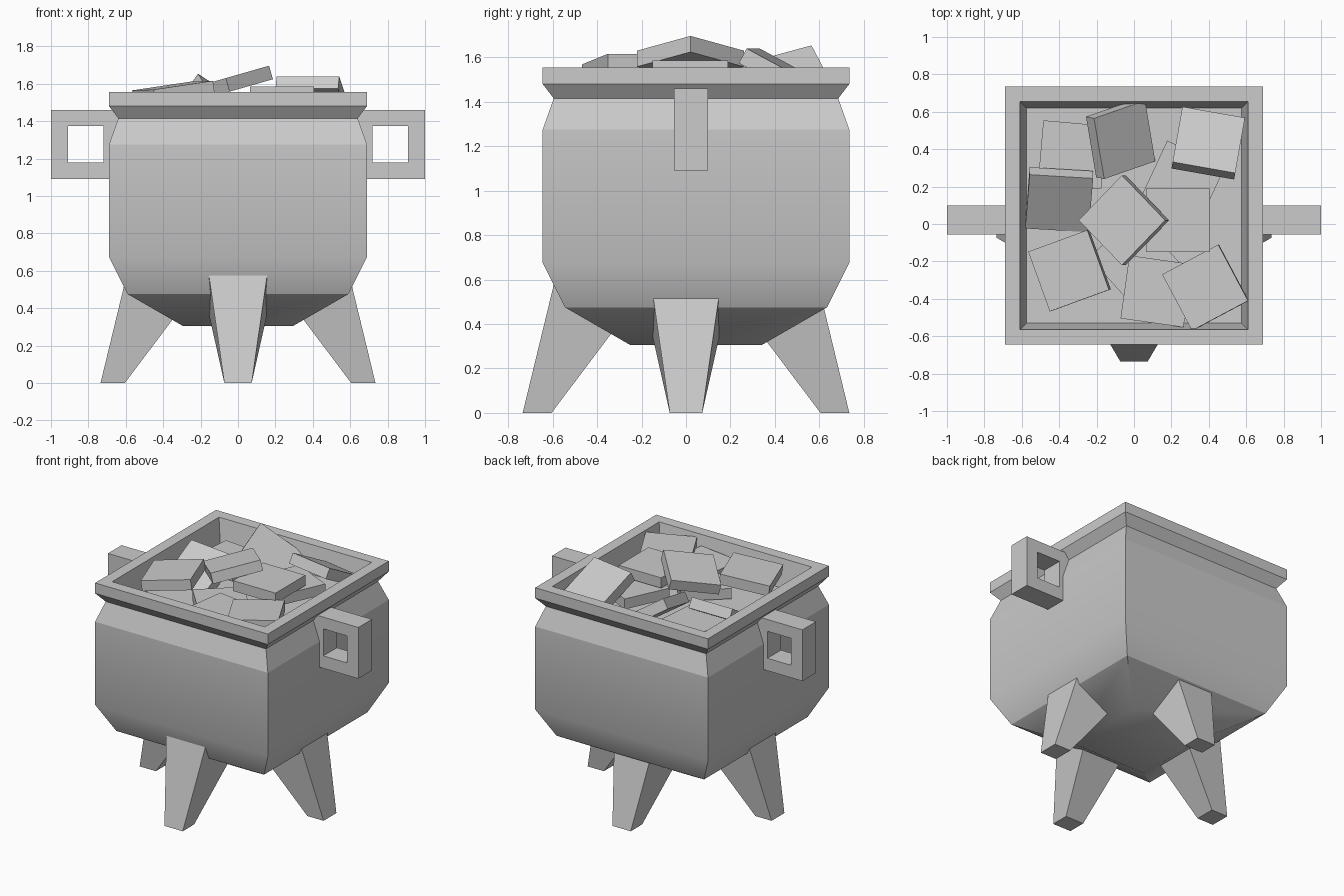
import bpy, bmesh
from math import radians, sin, cos
from mathutils import Matrix, Vector

cube = bpy.data.objects.get("Cube")
if cube:
    bpy.data.objects.remove(cube, do_unlink=True)

grey = bpy.data.materials.new("plain_grey")
grey.use_nodes = True
grey.diffuse_color = (0.6, 0.6, 0.6, 1)
grey.node_tree.nodes["Principled BSDF"].inputs["Base Color"].default_value = (0.6, 0.6, 0.6, 1)


def finish(name, bm):
    bmesh.ops.recalc_face_normals(bm, faces=bm.faces)
    mesh = bpy.data.meshes.new(name)
    bm.to_mesh(mesh)
    bm.free()
    mesh.materials.append(grey)
    obj = bpy.data.objects.new(name, mesh)
    bpy.context.collection.objects.link(obj)
    return obj


def loft(bm, loops, closed=False):
    """Join equal vertex loops with quads; cap the ends unless closed."""
    rings = [[bm.verts.new(p) for p in loop] for loop in loops]
    pairs = list(zip(rings, rings[1:]))
    if closed:
        pairs.append((rings[-1], rings[0]))
    else:
        bm.faces.new(rings[0])
        bm.faces.new(rings[-1])
    for a, b in pairs:
        for i in range(len(a)):
            j = (i + 1) % len(a)
            bm.faces.new((a[i], a[j], b[j], b[i]))


def square(half, z, y=0.0):
    return [(sx * half, y + sy * half, z)
            for sx, sy in ((-1, -1), (1, -1), (1, 1), (-1, 1))]


# Square pot: outer wall, flared rim and sunken inside floor
POT_Y = 0.045
SHOULDER = 1.275
profile = [(0.295, 0.305), (0.59, 0.475), (0.69, 0.675), (0.69, SHOULDER),
           (0.64, 1.415), (0.69, 1.48), (0.69, 1.555), (0.61, 1.555), (0.575, 1.36)]
bm = bmesh.new()
loft(bm, [square(h, z, POT_Y) for h, z in profile])
pot = finish("pot", bm)
bpy.context.view_layer.objects.active = pot
pot.select_set(True)
bpy.ops.object.shade_smooth_by_angle(angle=radians(30))
pot.select_set(False)
for e in pot.data.edges:
    if all(abs(pot.data.vertices[v].co.z - SHOULDER) < 0.001 for v in e.vertices):
        e.use_edge_sharp = True

# Four splayed legs, one per side; (distance out, height, half width)
foot = [(0.735, 0, 0.073), (0.605, 0, 0.073)]
head = [(0.592, 0.59, 0.158), (0.33, 0.365, 0.155)]
for k, side in enumerate(("left", "back", "right", "front")):
    bm = bmesh.new()
    loops = []
    for (d1, z1, w1), (d2, z2, w2) in (foot, head):
        loops.append([(d1, -w1, z1), (d1, w1, z1), (d2, w2, z2), (d2, -w2, z2)])
    loft(bm, loops)
    bm.transform(Matrix.Rotation(radians(90 * k), 4, "Z"))
    finish(side + "_leg", bm)


# Square loop handles
def rect(x1, x2, z1, z2, y):
    return [(x1, y, z1), (x2, y, z1), (x2, y, z2), (x1, y, z2)]


outer, hole = (0.62, 1.0, 1.09, 1.46), (0.72, 0.91, 1.18, 1.375)
for side, sx in (("left", 1), ("right", -1)):
    bm = bmesh.new()
    loft(bm, [rect(*outer, -0.055), rect(*outer, 0.1),
              rect(*hole, 0.1), rect(*hole, -0.055)], closed=True)
    bm.transform(Matrix.Scale(sx, 4, (1, 0, 0)))
    finish(side + "_handle", bm)

# Loose slabs: x, y, height of top centre, turn, direction of rise, tilt
SIZE, THICK = 0.34, 0.075
slabs = [
    (-0.065, 0.02, 1.63, 45, 0, 16),
    (-0.05, 0.45, 1.52, 14, 168, 36),
    (0.4, 0.45, 1.56, -10, -100, 28),
    (-0.4, 0.11, 1.46, -4, 90, 32),
    (-0.35, -0.25, 1.59, 20, 15, 8),
    (0.235, 0.02, 1.585, 0, 0, 0),
    (-0.33, 0.37, 1.46, -5, 0, 0),
    (0.26, 0.22, 1.5, -25, 0, 0),
    (0.12, -0.36, 1.48, -8, 0, 0),
    (0.38, -0.34, 1.53, 28, 0, 3),
    (0.0, -0.19, 1.45, 42, 0, 0),
]
for n, (x, y, z, turn, rise, tilt) in enumerate(slabs):
    a = radians(rise)
    place = (Matrix.Translation((x, y, z))
             @ Matrix.Rotation(radians(tilt), 4, Vector((sin(a), -cos(a), 0)))
             @ Matrix.Rotation(radians(turn), 4, "Z"))
    bm = bmesh.new()
    loft(bm, [square(SIZE / 2, -THICK), square(SIZE / 2, 0)])
    bm.transform(place)
    finish(f"slab_{n + 1}", bm)
